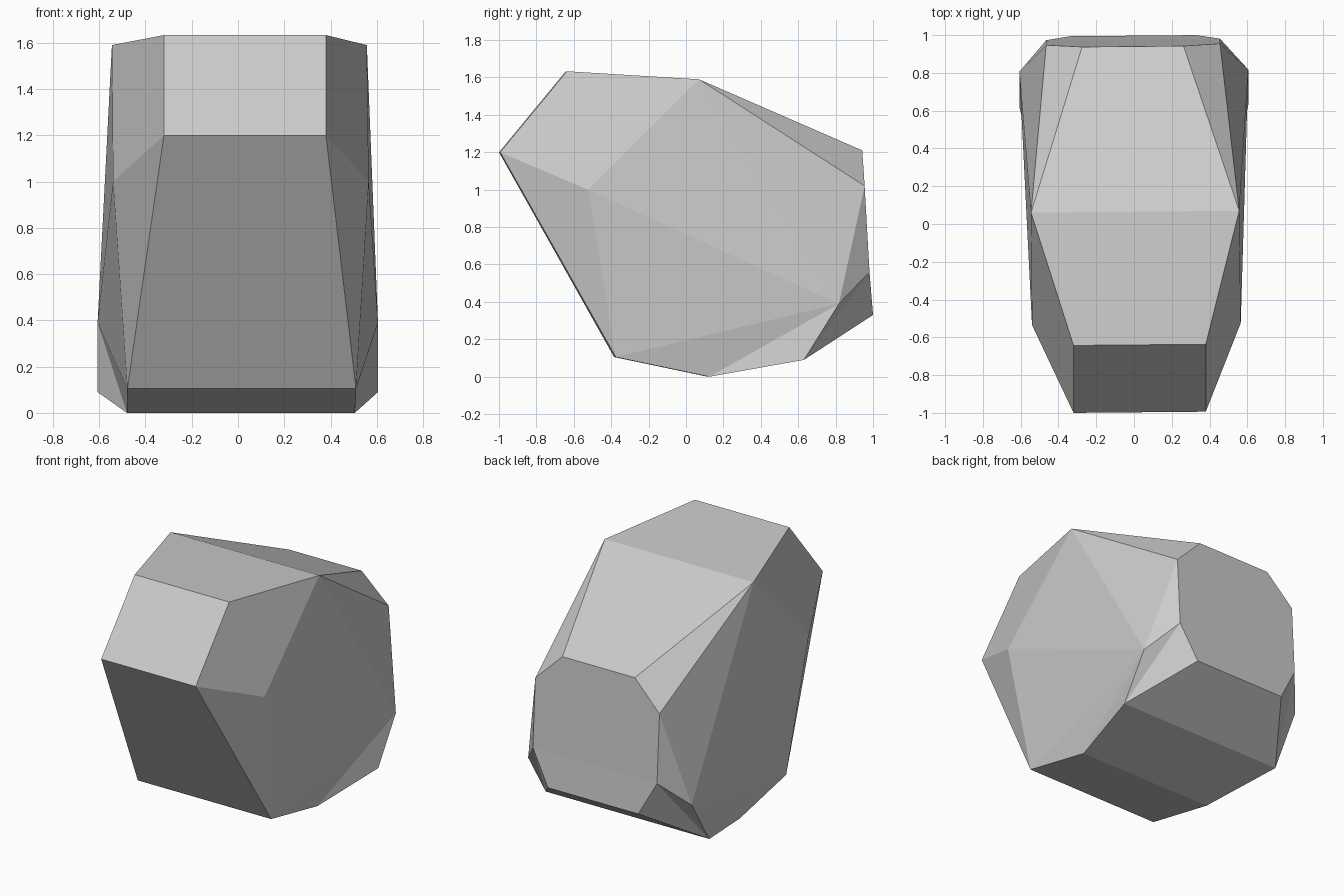
import bpy, bmesh

if "Cube" in bpy.data.objects:
    bpy.data.objects.remove(bpy.data.objects["Cube"])

# Outline stations: name -> (y, z, left x, right x)
STATIONS = {
    "A": (-0.997, 1.20, -0.32, 0.38),    # front tip
    "B": (-0.64, 1.633, -0.32, 0.38),    # top front
    "C": (0.065, 1.59, -0.545, 0.557),   # top middle
    "D": (0.94, 1.21, -0.275, 0.262),    # back top
    "E": (0.951, 1.02, -0.465, 0.455),
    "F": (0.977, 0.56, -0.465, 0.455),
    "G": (0.997, 0.33, -0.34, 0.33),     # back bottom
    "I": (0.625, 0.09, -0.607, 0.605),   # underside
    "J": (0.12, 0.0, -0.48, 0.505),
    "K": (-0.38, 0.105, -0.478, 0.51),
    "L": (-0.53, 1.0, -0.54, 0.565),     # side corners
    "H": (0.812, 0.39, -0.607, 0.605),
}
SKEW = 0.009  # slight twist about the vertical axis
RING = "ABCDEFGIJK"
SIDE_FACES = ["ABCL", "ALK", "CLH", "LKH", "KJH", "JIH",
              "CHE", "CED", "EHF", "HIF", "IGF"]

bm = bmesh.new()
left, right = {}, {}
for name, (y, z, xl, xr) in STATIONS.items():
    left[name] = bm.verts.new((xl, y + SKEW * xl, z))
    right[name] = bm.verts.new((xr, y + SKEW * xr, z))

# Facets that wrap around the middle
for a, b in zip(RING, RING[1:] + RING[0]):
    bm.faces.new((left[a], right[a], right[b], left[b]))

# Facets on the two flanks
for face in SIDE_FACES:
    for side in (left, right):
        bm.faces.new([side[n] for n in face])

bmesh.ops.recalc_face_normals(bm, faces=bm.faces[:])
mesh = bpy.data.meshes.new("rock")
bm.to_mesh(mesh)
bm.free()

grey = bpy.data.materials.new("stone grey")
grey.diffuse_color = (0.6, 0.6, 0.6, 1)
grey.use_nodes = True
grey.node_tree.nodes["Principled BSDF"].inputs["Base Color"].default_value = grey.diffuse_color
mesh.materials.append(grey)
rock = bpy.data.objects.new("rock", mesh)
bpy.context.collection.objects.link(rock)
